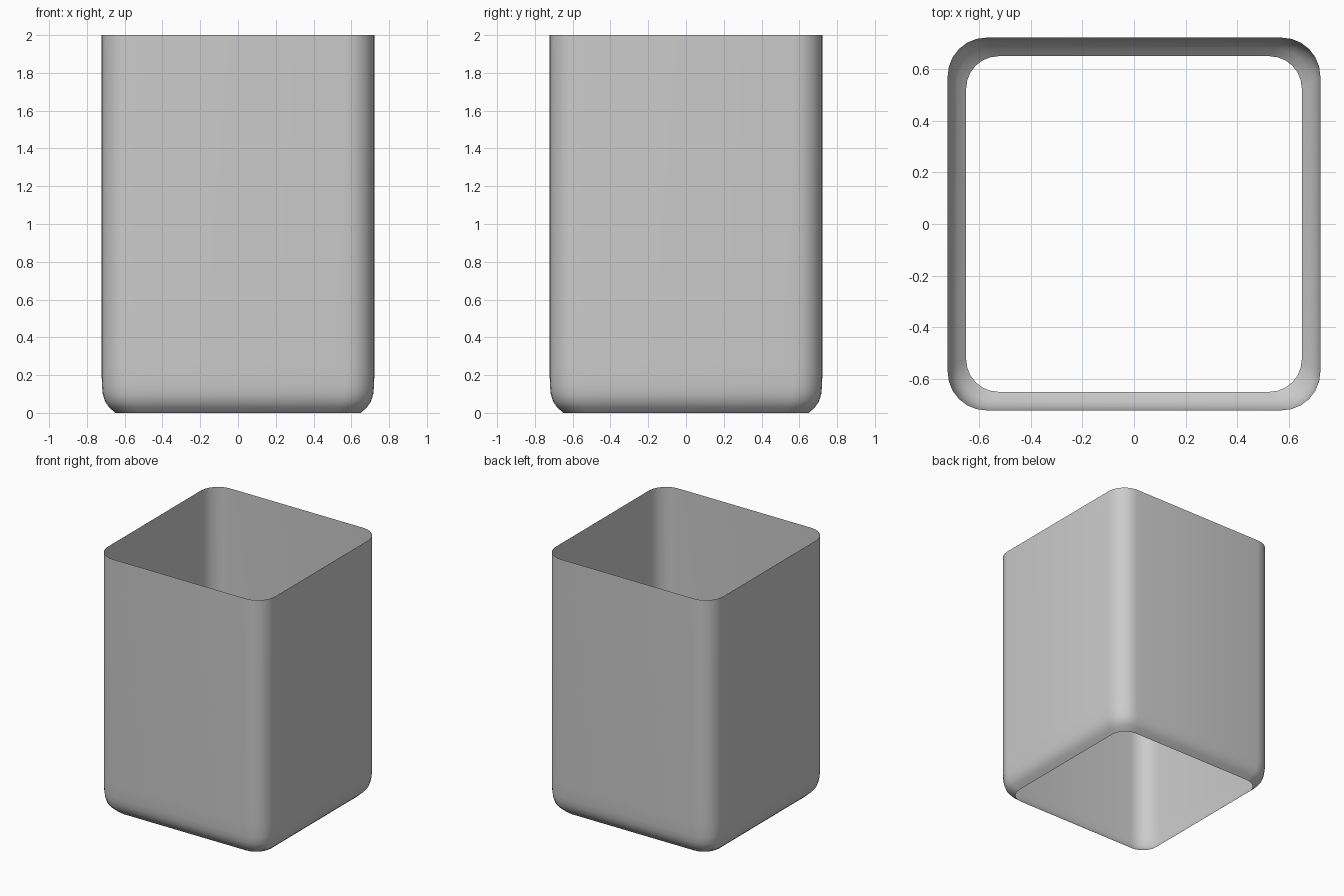
import bpy, bmesh, math

if "Cube" in bpy.data.objects:
    bpy.data.objects.remove(bpy.data.objects["Cube"])

SEG = 6  # segments per rounded corner


def ring(bm, half, radius, z):
    """Rounded-square loop of vertices."""
    verts = []
    c = half - radius
    for q, (sx, sy) in enumerate([(1, 1), (-1, 1), (-1, -1), (1, -1)]):
        for i in range(SEG + 1):
            a = math.radians(90 * (q + i / SEG))
            verts.append(bm.verts.new((sx * c + radius * math.cos(a),
                                       sy * c + radius * math.sin(a), z)))
    return verts


# Open sleeve: thin wall, lower edge curled inward
profile = [(0.650, 0.125, 0.0), (0.683, 0.135, 0.03), (0.704, 0.143, 0.06),
           (0.716, 0.15, 0.10), (0.721, 0.15, 0.15), (0.722, 0.15, 0.25),
           (0.722, 0.15, 2.0)]
bm = bmesh.new()
rings = [ring(bm, *p) for p in profile]
for low, high in zip(rings, rings[1:]):
    n = len(low)
    for i in range(n):
        j = (i + 1) % n
        bm.faces.new((low[i], low[j], high[j], high[i]))

mesh = bpy.data.meshes.new("open_sleeve")
bm.to_mesh(mesh)
bm.free()
sleeve = bpy.data.objects.new("open_sleeve", mesh)
bpy.context.collection.objects.link(sleeve)
for p in mesh.polygons:
    p.use_smooth = True
